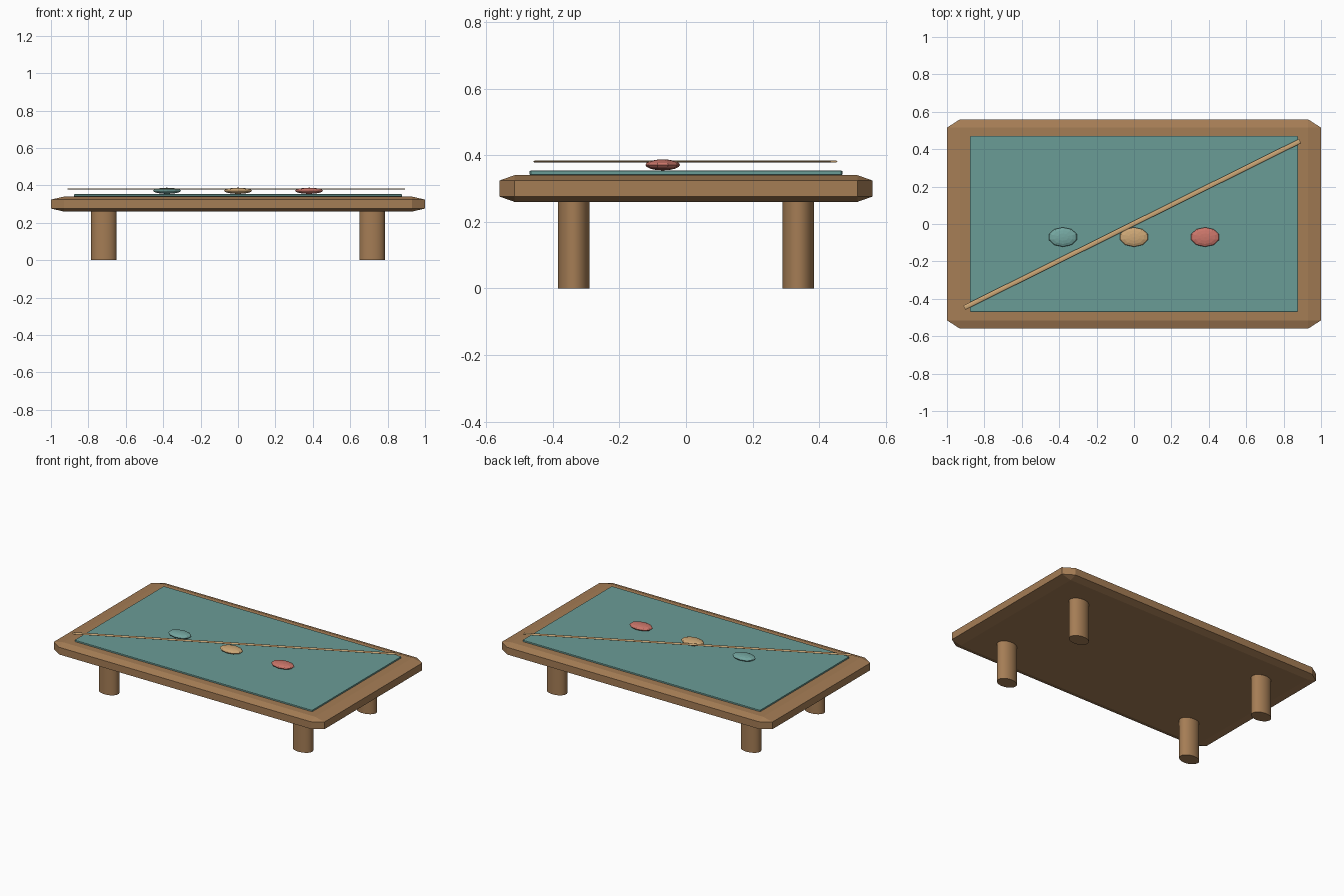
import bpy, bmesh, math
from mathutils import Matrix

if "Cube" in bpy.data.objects:
    bpy.data.objects.remove(bpy.data.objects["Cube"])


def material(name, rgb):
    # convert display values to linear
    m = bpy.data.materials.new(name)
    m.diffuse_color = [(c / 255 / 12.92 if c < 11 else ((c / 255 + 0.055) / 1.055) ** 2.4)
                       for c in rgb] + [1]
    m.use_nodes = True
    m.node_tree.nodes["Principled BSDF"].inputs["Base Color"].default_value = m.diffuse_color
    return m


WOOD = material("brown_wood", (165, 125, 85))
FELT = material("teal_felt", (106, 156, 150))
TEAL = material("teal_ball", (116, 166, 160))
TAN = material("pale_tan", (205, 167, 118))
RED = material("dusty_red", (203, 118, 106))


def finish(name, bm, mat, smooth=False):
    bmesh.ops.recalc_face_normals(bm, faces=bm.faces[:])
    me = bpy.data.meshes.new(name)
    bm.to_mesh(me)
    bm.free()
    me.materials.append(mat)
    ob = bpy.data.objects.new(name, me)
    bpy.context.collection.objects.link(ob)
    if smooth:
        bpy.ops.object.select_all(action='DESELECT')
        ob.select_set(True)
        bpy.context.view_layer.objects.active = ob
        bpy.ops.object.shade_smooth_by_angle(angle=math.radians(35))
    return ob


def chamfered_box(name, half, cut, z, mat):
    # each axis has its own chamfer width
    bm = bmesh.new()
    inner = [h - c for h, c in zip(half, cut)]
    for sx in (-1, 1):
        for sy in (-1, 1):
            for sz in (-1, 1):
                s = (sx, sy, sz)
                for axis in range(3):
                    p = [s[i] * (half[i] if i == axis else inner[i]) for i in range(3)]
                    bm.verts.new((p[0], p[1], p[2] + z))
    bmesh.ops.convex_hull(bm, input=bm.verts[:])
    bmesh.ops.dissolve_limit(bm, angle_limit=0.002, verts=bm.verts[:], edges=bm.edges[:])
    return finish(name, bm, mat)


def cylinder(name, sides, matrix, mat):
    # unit cylinder placed by a matrix
    bm = bmesh.new()
    bmesh.ops.create_cone(bm, cap_ends=True, segments=sides, radius1=1, radius2=1,
                          depth=1, matrix=matrix)
    return finish(name, bm, mat, True)


# Table top and cloth
chamfered_box("table_top", (1.0, 0.56, 0.04), (0.07, 0.045, 0.016), 0.30, WOOD)
chamfered_box("felt", (0.877, 0.47, 0.007), (0.006, 0.004, 0.002), 0.347, FELT)

# Four oval legs
for sx, side in ((-1, "left"), (1, "right")):
    for sy, end in ((-1, "front"), (1, "back")):
        m = Matrix.Translation((sx * 0.717, sy * 0.337, 0.1325)) @ Matrix.Diagonal((0.068, 0.048, 0.265, 1))
        cylinder(f"leg_{end}_{side}", 32, m, WOOD)

# Flattened faceted balls
for name, x, mat in (("teal_ball", -0.38, TEAL), ("tan_ball", 0, TAN), ("red_ball", 0.38, RED)):
    bm = bmesh.new()
    bmesh.ops.create_uvsphere(
        bm, u_segments=10, v_segments=8, radius=1,
        matrix=Matrix.Translation((x, -0.07, 0.371)) @ Matrix.Diagonal((0.078, 0.052, 0.0165, 1)))
    finish(name, bm, mat)

# Cue lying diagonally across the table
dx, dy = 1.795, 0.891
cue = (Matrix.Translation((-0.01, -0.002, 0.381)) @ Matrix.Rotation(math.atan2(dy, dx), 4, 'Z')
       @ Matrix.Diagonal((math.hypot(dx, dy), 0.0125, 0.0035, 1)) @ Matrix.Rotation(math.pi / 2, 4, 'Y'))
cylinder("cue_stick", 12, cue, TAN)
